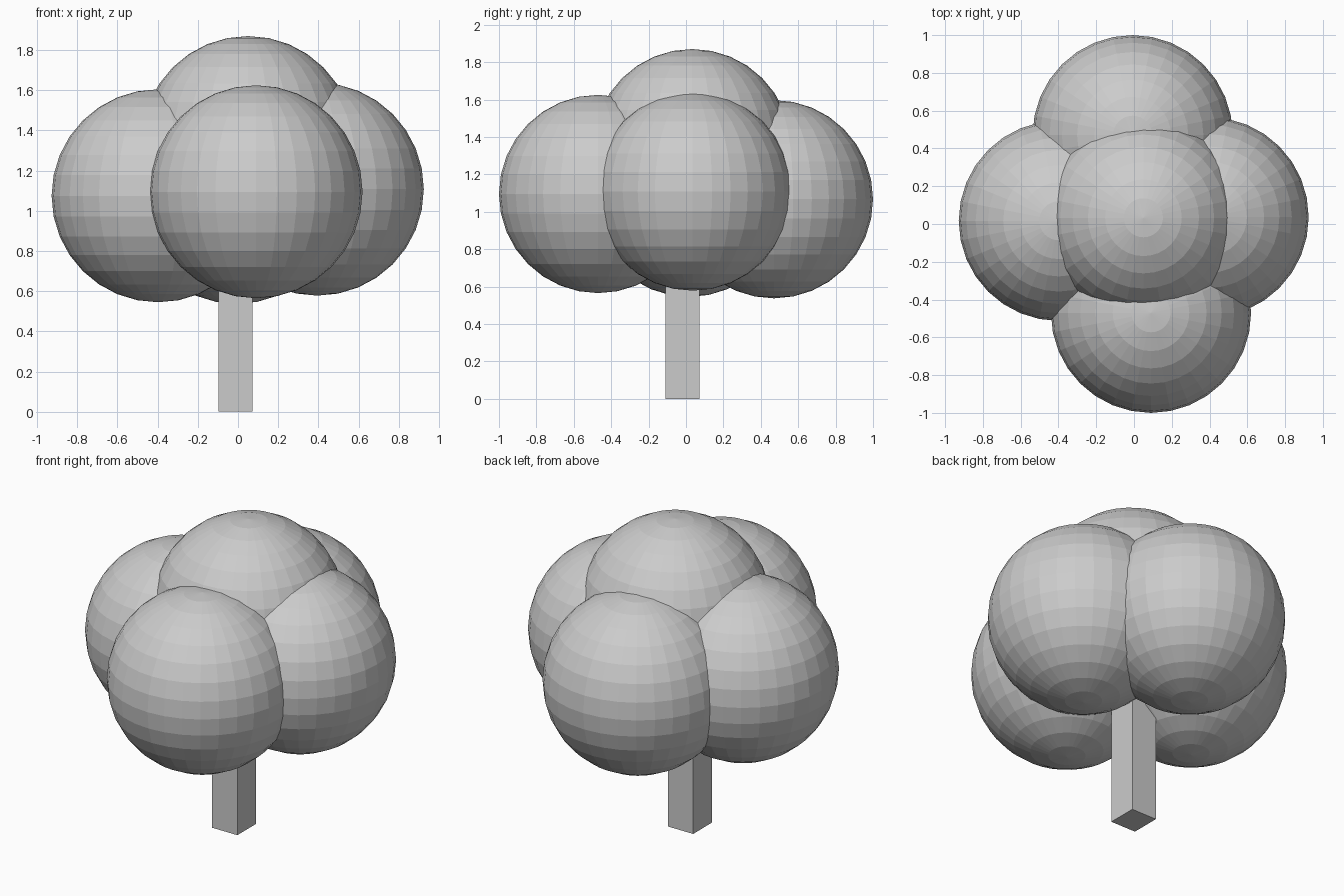
import bpy

if "Cube" in bpy.data.objects:
    bpy.data.objects.remove(bpy.data.objects["Cube"])

# Foliage: five overlapping flat-shaded balls of equal size
RADIUS = 0.53
foliage = {
    "foliage_left": (-0.398, 0.017, 1.075),
    "foliage_right": (0.395, 0.036, 1.108),
    "foliage_front": (0.09, -0.47, 1.095),
    "foliage_back": (-0.007, 0.47, 1.067),
    "foliage_top": (0.05, 0.033, 1.34),
}
for name, centre in foliage.items():
    bpy.ops.mesh.primitive_uv_sphere_add(
        segments=32, ring_count=16, radius=RADIUS, location=centre)
    bpy.context.object.name = name

# Trunk: square post running up into the foliage
TRUNK_HEIGHT = 1.1
bpy.ops.mesh.primitive_cube_add(
    size=1, location=(-0.013, -0.019, TRUNK_HEIGHT / 2))
trunk = bpy.context.object
trunk.name = "trunk"
trunk.scale = (0.17, 0.18, TRUNK_HEIGHT)
